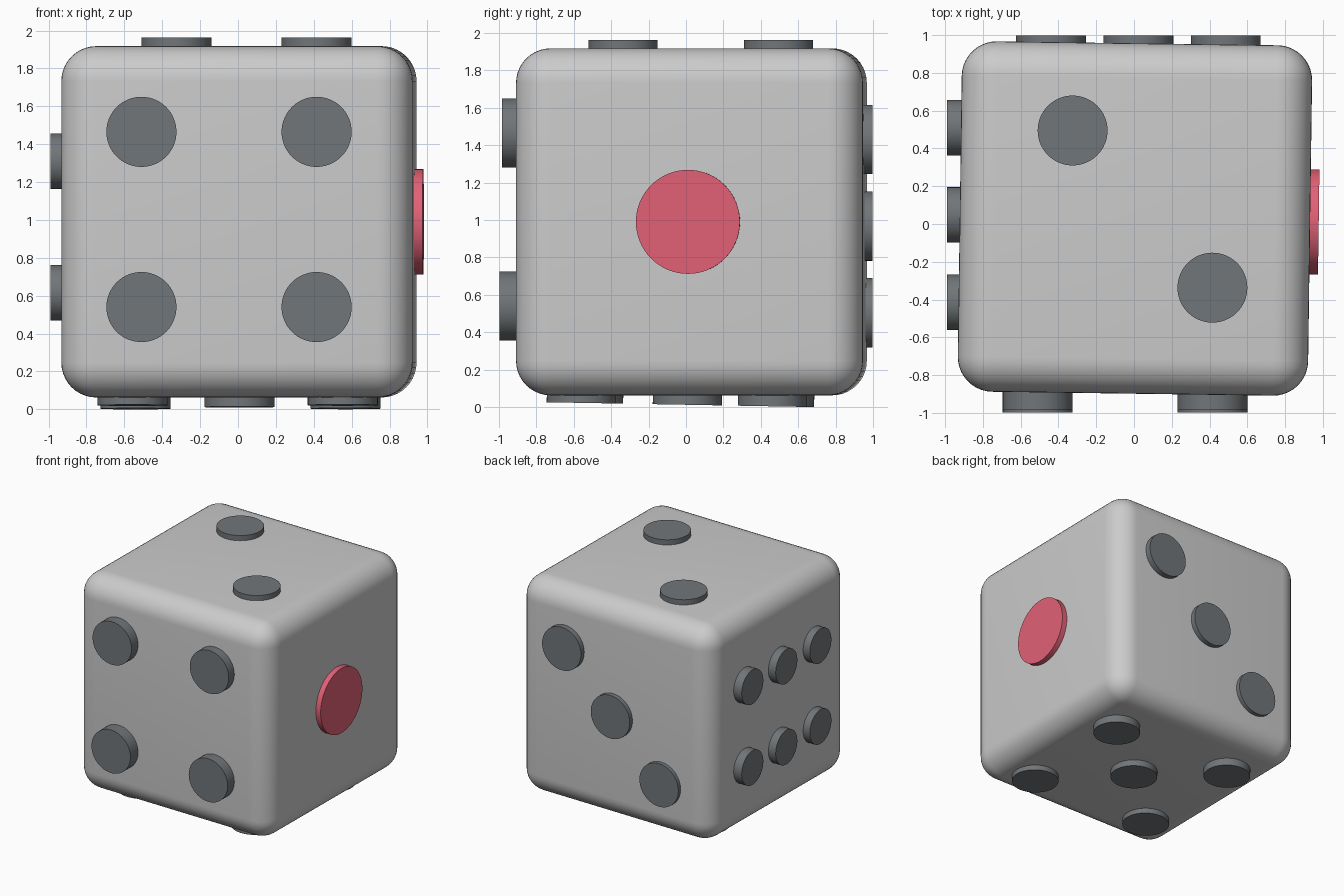
import bpy
from math import radians
from mathutils import Vector

if "Cube" in bpy.data.objects:
    bpy.data.objects.remove(bpy.data.objects["Cube"])


def material(name, rgb):
    m = bpy.data.materials.new(name)
    m.diffuse_color = (*rgb, 1)
    m.use_nodes = True
    m.node_tree.nodes["Principled BSDF"].inputs["Base Color"].default_value = m.diffuse_color
    return m


DARK = material("dark_pip", (0.165, 0.18, 0.19))
RED = material("red_pip", (0.76, 0.12, 0.18))
DEPTH = 0.15  # pip length, mostly sunk into the body


def pip(name, outer, normal, radius=0.185, mat=DARK):
    """Disc whose outer face is centred at 'outer' and faces along 'normal'."""
    n = Vector(normal).normalized()
    bpy.ops.mesh.primitive_cylinder_add(
        vertices=64, radius=radius, depth=DEPTH,
        location=Vector(outer) - n * DEPTH / 2,
        rotation=n.to_track_quat('Z', 'Y').to_euler())
    ob = bpy.context.object
    ob.name = name
    ob.data.materials.append(mat)
    bpy.ops.object.shade_smooth_by_angle(angle=radians(30))


# Rounded body, turned very slightly about z
bpy.ops.mesh.primitive_cube_add(size=1.855, location=(0.005, 0.029, 0.99),
                                rotation=(0, 0, -0.014))
body = bpy.context.object
body.name = "die_body"
bevel = body.modifiers.new("rounded_edges", 'BEVEL')
bevel.width = 0.185
bevel.segments = 10
bpy.ops.object.modifier_apply(modifier=bevel.name)
bpy.ops.object.shade_smooth_by_angle(angle=radians(30))

# One: large red pip on the right, turned with the body
pip("one_pip", (0.978, 0.01, 0.99), (1, -0.014, 0), 0.278, RED)

# Two: top
for x, y in ((-0.325, 0.495), (0.415, -0.337)):
    pip("two_pip", (x, y, 1.962), (0, 0, 1))

# Three: diagonal on the back
for i in (-1, 0, 1):
    pip("three_pip", (0.023 + 0.463 * i, 0.997, 0.967 + 0.463 * i), (0, 1, 0))

# Four: front, upper pair slightly shallower
for x in (-0.51, 0.415):
    for z, y in ((0.54, -0.998), (1.465, -0.983)):
        pip("four_pip", (x, y, z), (0, -1, 0))

# Five: bottom, slightly turned and tilted
for x, y in ((0.007, 0.007), (0.567, 0.462), (0.553, -0.56),
             (-0.541, 0.50), (-0.557, -0.521)):
    pip("five_pip", (x, y, 0.012 - 0.018 * y), (0, -0.018, -1))

# Six: two rows of smaller pips on the left
for y in (-0.415, 0.048, 0.51):
    for z in (0.615, 1.31):
        pip("six_pip", (-0.99, y, z), (-1, 0, 0), 0.147)
